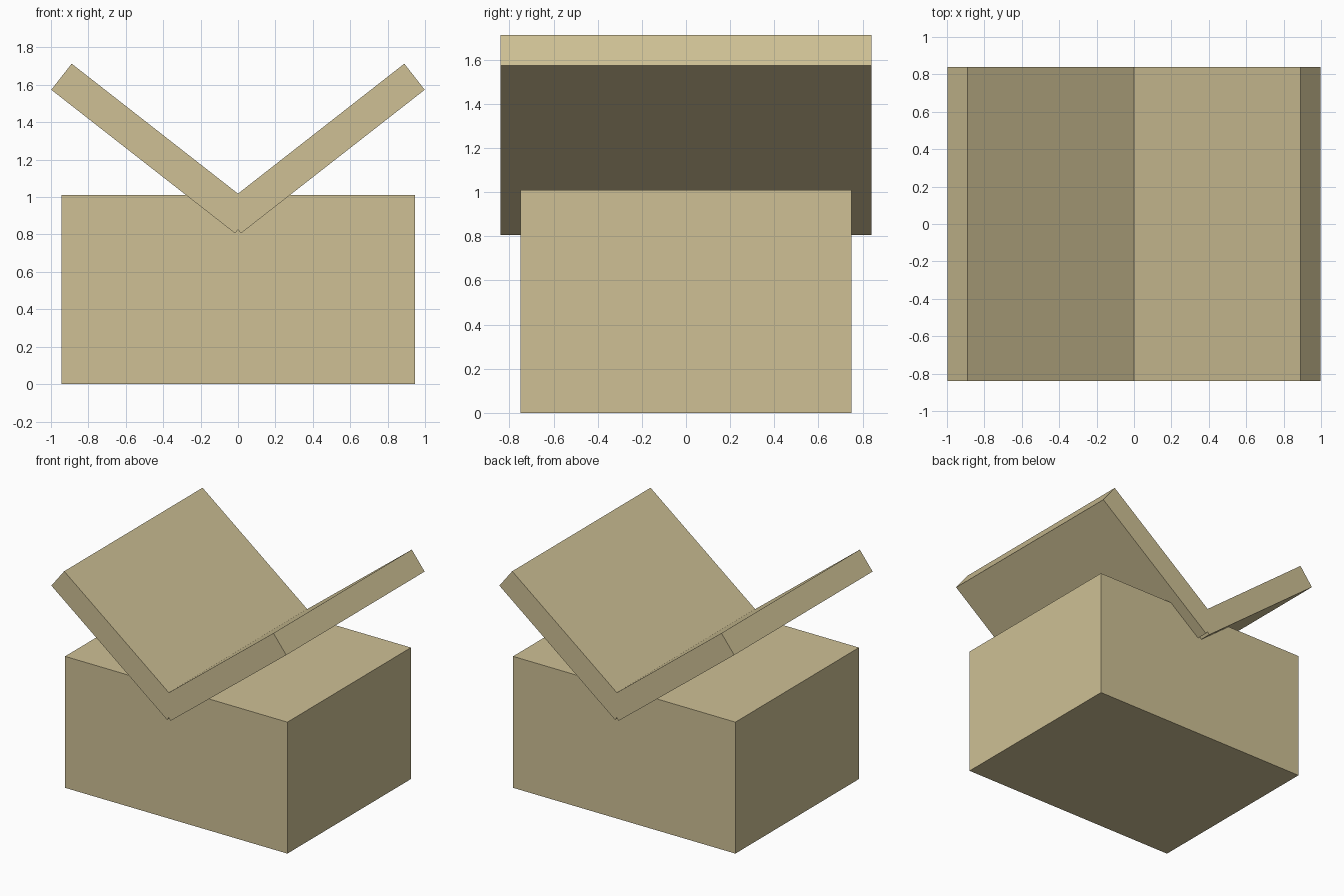
import bpy
from math import radians

if "Cube" in bpy.data.objects:
    bpy.data.objects.remove(bpy.data.objects["Cube"])

tan = bpy.data.materials.new("tan")
tan.diffuse_color = (0.62, 0.53, 0.30, 1)
tan.use_nodes = True
tan.node_tree.nodes["Principled BSDF"].inputs["Base Color"].default_value = tan.diffuse_color


def box(name, loc, size, tilt=0):
    bpy.ops.mesh.primitive_cube_add(size=1, location=loc, rotation=(0, radians(tilt), 0))
    ob = bpy.context.object
    ob.name = name
    ob.scale = size
    bpy.ops.object.transform_apply(location=False, rotation=False, scale=True)
    ob.data.materials.append(tan)
    return ob


# Solid main block
box("block", (0, 0, 0.505), (1.89, 1.5, 1.01))

# Two tilted slabs crossing in a V, sunk into the block
for side, name in ((1, "right_slab"), (-1, "left_slab")):
    box(name, (side * 0.4525, 0, 1.2595), (1.247, 1.68, 0.177), -38 * side)
